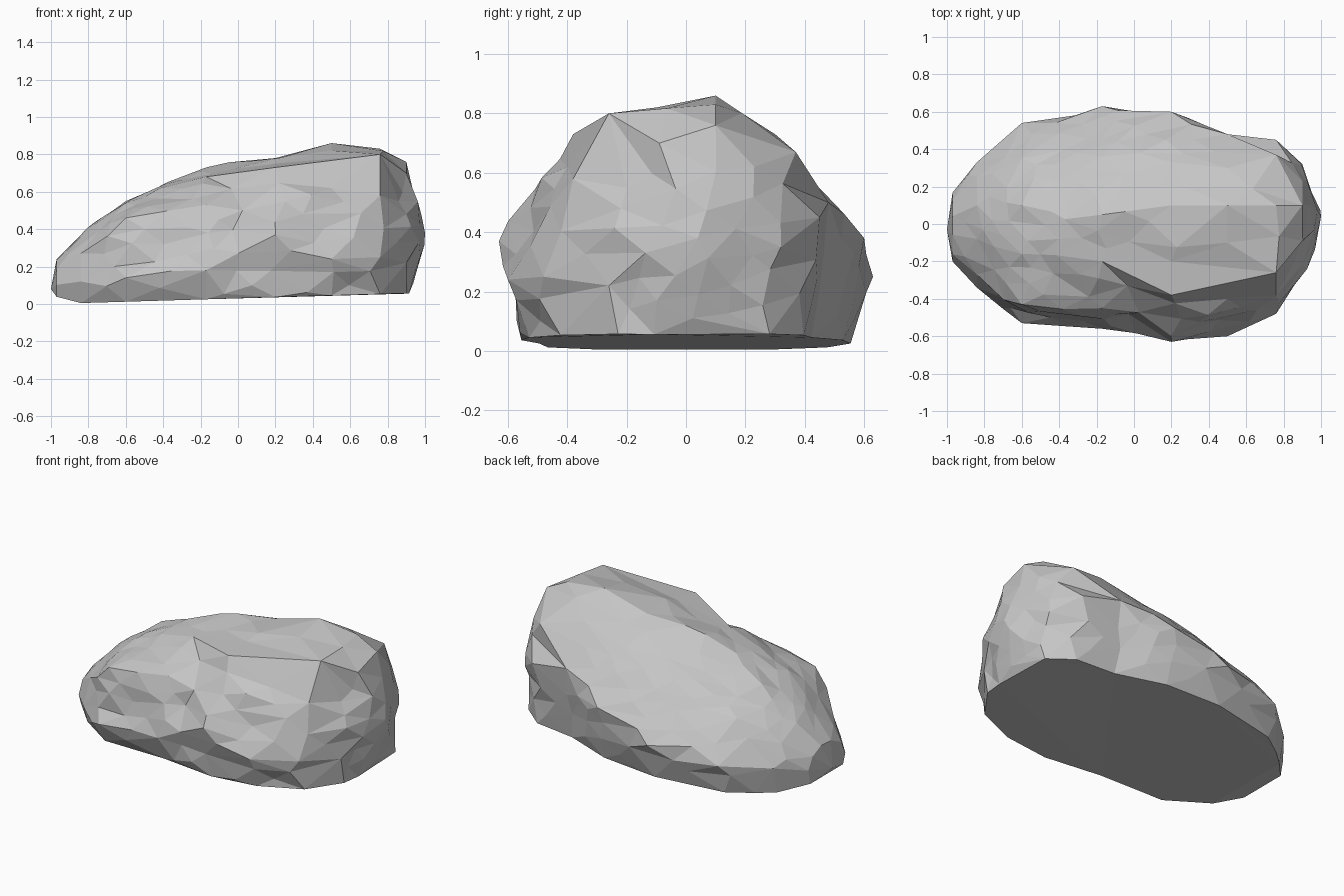
import bpy, bmesh, math, random
from mathutils import Vector, noise
from mathutils.bvhtree import BVHTree

cube = bpy.data.objects.get("Cube")
if cube:
    bpy.data.objects.remove(cube, do_unlink=True)
random.seed(5)
CORE = Vector((0, 0, .3))
SQUASH = Vector((1, .65, .5))
LEFT_TIP = Vector((-1, -.03, .08))
RIGHT_TIP = Vector((1, .04, .38))


def section(x, *profile):
    """Cross-section from front waist over the crown to back waist, closed by a base."""
    floor = .03 * (1 + x)
    front, back = profile[0][0], profile[-1][0]
    outline = [(front * .88, floor), *profile, (back * .88, floor)]
    return [Vector((x, y, z)) for y, z in outline]


# Body of the boulder, low end to tall end: waist, brow, crown, crown, shoulder, waist
sections = [
    section(-.84, (-.34, .12), (-.27, .27), (-.08, .36), (.1, .37), (.25, .3), (.33, .17)),
    section(-.6, (-.53, .14), (-.43, .46), (-.16, .54), (.1, .55), (.35, .43), (.54, .2)),
    section(-.17, (-.56, .18), (-.45, .53), (-.2, .68), (.05, .73), (.36, .56), (.63, .25)),
    section(.2, (-.63, .37), (-.38, .73), (-.2, .75), (.1, .78), (.33, .65), (.6, .38)),
    section(.5, (-.6, .24), (-.4, .62), (-.1, .82), (.1, .86), (.3, .73), (.48, .5)),
    section(.76, (-.48, .25), (-.38, .58), (-.26, .8), (.1, .83), (.37, .67), (.45, .45)),
    section(.9, (-.26, .22), (-.22, .48), (-.09, .7), (.1, .76), (.23, .62), (.32, .35)),
]
# The low end closes with a shrunken copy of its neighbour
nose = [LEFT_TIP.lerp(p, .55) for p in sections[0]]
for p in nose:
    p.x = LEFT_TIP.x + .03
sections.insert(0, nose)

# Coarse shell through the cross-sections
cage = [p for outline in sections for p in outline]
ring = len(nose)
last = len(cage) - ring
faces = []
for j in range(ring):
    k = (j + 1) % ring
    for s in range(0, last, ring):
        faces += [(s + j, s + k, s + ring + k), (s + j, s + ring + k, s + ring + j)]
    faces += [(k, j, len(cage)), (last + j, last + k, len(cage) + 1)]
cage += [LEFT_TIP, RIGHT_TIP]
shell = BVHTree.FromPolygons(cage, faces)


def spread(p):
    """Direction from the core, evened out for the long flat shape."""
    d = p - CORE
    return Vector([a / b for a, b in zip(d, SQUASH)]).normalized()


def scatter(count):
    """Evenly spaced directions with a little jitter."""
    golden = math.pi * (3 - math.sqrt(5))
    for i in range(count):
        h = 1 - 2 * (i + .5) / count
        w = math.sqrt(1 - h * h)
        d = Vector((w * math.cos(i * golden), w * math.sin(i * golden), h))
        yield d + Vector([random.uniform(-.05, .05) for axis in range(3)])


# Corners of the shell, plus roughened points between them
points = list(cage)
taken = [spread(p) for p in cage]
for d in scatter(330):
    ray = (d * SQUASH).normalized()
    hit, normal, index, dist = shell.ray_cast(CORE, ray)
    # Leave the underside flat and avoid sliver facets
    if hit is None or (abs(normal.z) > .8 and hit.z < .1):
        continue
    if min((d.normalized() - t).length for t in taken) < .13:
        continue
    rough = .05 if hit.y < -.1 else .025
    hit += ray * (.008 + rough * noise.noise(hit * 6))
    points.append(hit)
    taken.append(spread(hit))

# Join neighbouring points as flat facets
bm = bmesh.new()
place = {}
for p, d in zip(points, taken):
    place[bm.verts.new(d)] = p
bmesh.ops.convex_hull(bm, input=bm.verts)
for v in bm.verts:
    v.co = place[v]
bmesh.ops.recalc_face_normals(bm, faces=bm.faces)

mesh = bpy.data.meshes.new("boulder")
bm.to_mesh(mesh)
bm.free()
boulder = bpy.data.objects.new("boulder", mesh)
bpy.context.collection.objects.link(boulder)

# Plain stone colour
stone = bpy.data.materials.new("grey stone")
stone.use_nodes = True
colour = (.56, .56, .56, 1)
stone.diffuse_color = colour
stone.node_tree.nodes["Principled BSDF"].inputs["Base Color"].default_value = colour
mesh.materials.append(stone)
